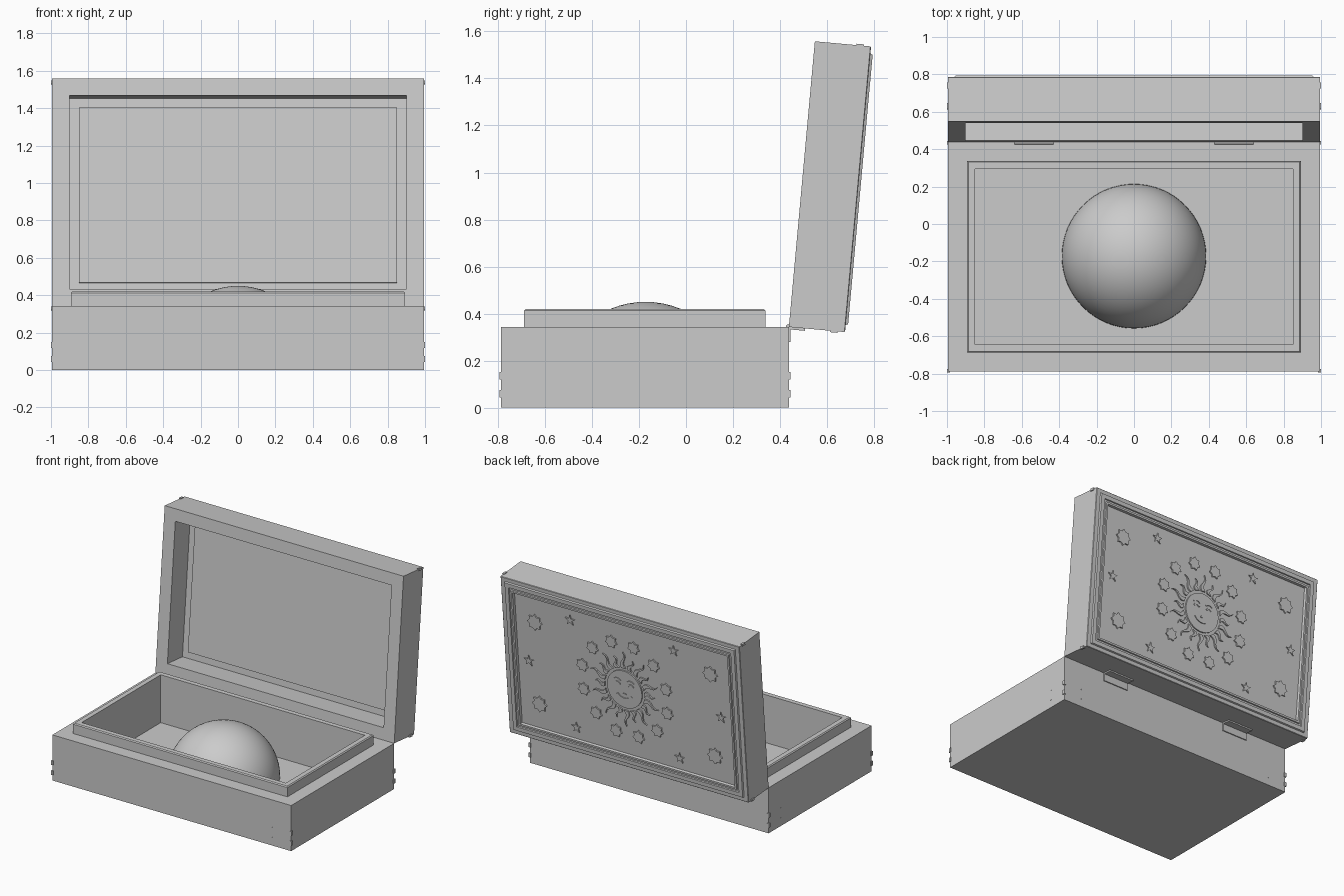
import bpy
import bmesh
from math import sin, cos, pi, radians
from mathutils import Matrix

cube = bpy.data.objects.get("Cube")
if cube:
    bpy.data.objects.remove(cube, do_unlink=True)

# Single plain material
grey = bpy.data.materials.new("plain grey")
grey.use_nodes = True
GREY = (0.6, 0.6, 0.6, 1)
grey.diffuse_color = GREY
grey.node_tree.nodes["Principled BSDF"].inputs["Base Color"].default_value = GREY

# Lid frame: drawn flat (y up the lid, z out through its back), then tilted open
HINGE_Y, HINGE_Z = 0.4375, 0.343
FLIP = Matrix(((-1, 0, 0, 0), (0, 0, 1, 0), (0, 1, 0, 0), (0, 0, 0, 1)))
LID = Matrix.Translation((0, HINGE_Y, HINGE_Z)) @ Matrix.Rotation(radians(-5.2), 4, "X") @ FLIP
WORLD = Matrix.Identity(4)
LID_MID = 0.61


def finish(name, bm, matrix=WORLD):
    bmesh.ops.recalc_face_normals(bm, faces=bm.faces)
    mesh = bpy.data.meshes.new(name)
    bm.to_mesh(mesh)
    bm.free()
    mesh.materials.append(grey)
    obj = bpy.data.objects.new(name, mesh)
    obj.matrix_world = matrix
    bpy.context.collection.objects.link(obj)


def loft(name, rings, mid_y, matrix=WORLD):
    """Join nested rectangles (half width, half depth, height) into a solid."""
    bm = bmesh.new()
    loops = [[bm.verts.new((sx * hx, mid_y + sy * hy, z))
              for sx, sy in ((-1, -1), (1, -1), (1, 1), (-1, 1))] for hx, hy, z in rings]
    for a, b in zip(loops, loops[1:]):
        for i in range(4):
            j = (i + 1) % 4
            bm.faces.new((a[i], a[j], b[j], b[i]))
    bm.faces.new(loops[0])
    bm.faces.new(loops[-1])
    finish(name, bm, matrix)


def prisms(name, outlines, z0, z1):
    """Extrude flat outlines into raised relief on the lid."""
    bm = bmesh.new()
    for pts in outlines:
        low = [bm.verts.new((x, y, z0)) for x, y in pts]
        top = [bm.verts.new((x, y, z1)) for x, y in pts]
        bm.faces.new(top)
        bm.faces.new(low[::-1])
        for i in range(len(pts)):
            j = (i + 1) % len(pts)
            bm.faces.new((low[i], low[j], top[j], top[i]))
    finish(name, bm, LID)


def boxes(name, items, matrix=WORLD):
    bm = bmesh.new()
    for centre, size in items:
        m = Matrix.Translation(centre) @ Matrix.Diagonal((*size, 1))
        bmesh.ops.create_cube(bm, size=1, matrix=m)
    finish(name, bm, matrix)


def star(cx, cy, outer, inner, points):
    out = []
    for i in range(points * 2):
        r = inner if i % 2 else outer
        a = pi / 2 + i * pi / points
        out.append((cx + r * cos(a), cy + r * sin(a)))
    return out


def disc(cx, cy, r, sides=32):
    return star(cx, cy, r, r, sides // 2)


def flame(angle, start, length, width):
    """Wavy tapering ray pointing away from the sun."""
    left, right = [], []
    steps = 7
    for i in range(steps):
        t = i / steps
        wave = 0.013 * sin(t * 2 * pi)
        half = width * (1 - t)
        left.append((start + t * length, wave + half))
        right.append((start + t * length, wave - half))
    pts = left + [(start + length, 0)] + right[::-1]
    return [(x * cos(angle) - y * sin(angle), LID_MID + x * sin(angle) + y * cos(angle))
            for x, y in pts]


def arc(cx, cy, r, a0, a1, thick):
    """Curved stroke for the face."""
    angles = [radians(a0 + (a1 - a0) * i / 8) for i in range(9)]
    outer = [(cx + r * cos(a), cy + r * sin(a)) for a in angles]
    inner = [(cx + (r - thick) * cos(a), cy + (r - thick) * sin(a)) for a in angles]
    return outer + inner[::-1]


# Box body with raised lip and deep tray
BASE_Y, HX, HY, FLOOR = -0.175, 0.994, 0.6125, 0.06
loft("box_base", [
    (HX, HY, 0), (HX, HY, HINGE_Z),
    (0.893, 0.513, HINGE_Z), (0.893, 0.513, 0.413), (0.886, 0.506, 0.42),
    (0.85, 0.47, 0.42), (0.85, 0.47, FLOOR)], BASE_Y)

# Lid shell: lining panel, hollow, rim, outer walls, back mouldings, sunk panel
loft("lid", [
    (0.85, 0.47, 0.168), (0.85, 0.47, 0.18), (0.9, 0.52, 0.18), (0.9, 0.52, 0),
    (HX, 0.61, 0), (HX, 0.61, 0.237), (HX - 0.003, 0.607, 0.24),
    (0.96, 0.58, 0.24), (0.955, 0.575, 0.25), (0.925, 0.545, 0.25),
    (0.922, 0.542, 0.242), (0.91, 0.53, 0.242), (0.907, 0.527, 0.25),
    (0.893, 0.513, 0.25), (0.89, 0.51, 0.23)], LID_MID, LID)

# Ball half sunk in the tray
BALL_MID = (0, -0.172, 0.064)
bm = bmesh.new()
bmesh.ops.create_uvsphere(bm, u_segments=64, v_segments=32, radius=0.386,
                          matrix=Matrix.Translation(BALL_MID))
bmesh.ops.bisect_plane(bm, geom=bm.verts[:] + bm.edges[:] + bm.faces[:],
                       plane_co=(0, 0, FLOOR - 0.005), plane_no=(0, 0, 1), clear_inner=True)
for f in bm.faces:
    f.smooth = True
finish("ball", bm)

# Corner pegs on base and lid
SIDES = [(sx, sy) for sx in (-1, 1) for sy in (-1, 1)]
PEG = (0.016, 0.018, 0.032)
boxes("base_corner_pegs", [((sx * 0.992, BASE_Y + sy * 0.61, z), PEG)
                           for sx, sy in SIDES for z in (0.06, 0.135)])
boxes("lid_corner_pegs", [((sx * 0.992, LID_MID + sy * 0.607, 0.193), PEG)
                          for sx, sy in SIDES], LID)

# Tiny nail heads beside the base corners
STUD = 0.006
nails = []
for sx, sy in SIDES:
    for z in (0.06, 0.135):
        nails.append(((sx * 0.84, BASE_Y + sy * HY, z), (STUD, 0.003, STUD)))
        nails.append(((sx * HX, BASE_Y + sy * 0.47, z), (0.003, STUD, STUD)))
boxes("base_nails", nails)

# Hinges: one leaf on the base, one under the lid, and a knuckle
for side, sx in (("right", -1), ("left", 1)):
    x = sx * 0.535
    boxes(side + "_hinge_base_leaf", [((x, 0.439, 0.312), (0.21, 0.012, 0.065))])
    boxes(side + "_hinge_lid_leaf", [((-x, -0.004, 0.036), (0.21, 0.012, 0.066))], LID)
    bm = bmesh.new()
    turn = Matrix.Translation((x, 0.435, 0.345)) @ Matrix.Rotation(pi / 2, 4, "Y")
    bmesh.ops.create_cone(bm, cap_ends=True, segments=12, radius1=0.01, radius2=0.01,
                          depth=0.21, matrix=turn)
    finish(side + "_hinge_knuckle", bm)

# Sun relief on the back of the lid
P = 0.23
prisms("sun_disc", [disc(0, LID_MID, 0.145, 40)], P, P + 0.01)
rays = 20
prisms("sun_rays", [flame(2 * pi * i / rays, 0.165, 0.125 if i % 2 else 0.085, 0.017)
                    for i in range(rays)], P, P + 0.01)
face = [arc(0, LID_MID, 0.08, 215, 325, 0.014), arc(0, LID_MID - 0.01, 0.03, 240, 300, 0.01)]
for sx in (-1, 1):
    face.append(arc(sx * 0.055, LID_MID + 0.025, 0.028, 20, 160, 0.01))
    face.append(arc(sx * 0.055, LID_MID + 0.04, 0.04, 40, 140, 0.008))
prisms("sun_face", face, P + 0.008, P + 0.016)

# Ring of small stars, large corner stars and scattered little ones
ring = [(0.36 * cos(a), LID_MID + 0.36 * sin(a))
        for a in (2 * pi * (i + 0.5) / 12 for i in range(12))]
corners = [(sx * 0.73, LID_MID + sy * 0.32) for sx, sy in SIDES]
small = [(sx * 0.43, LID_MID + sy * 0.42) for sx, sy in SIDES]
small += [(sx * 0.8, LID_MID) for sx in (-1, 1)]
prisms("ring_stars", [star(x, y, 0.05, 0.036, 7) for x, y in ring], P, P + 0.01)
prisms("corner_stars", [star(x, y, 0.062, 0.046, 8) for x, y in corners], P, P + 0.01)
prisms("small_stars", [star(x, y, 0.042, 0.016, 5) for x, y in small], P, P + 0.008)
